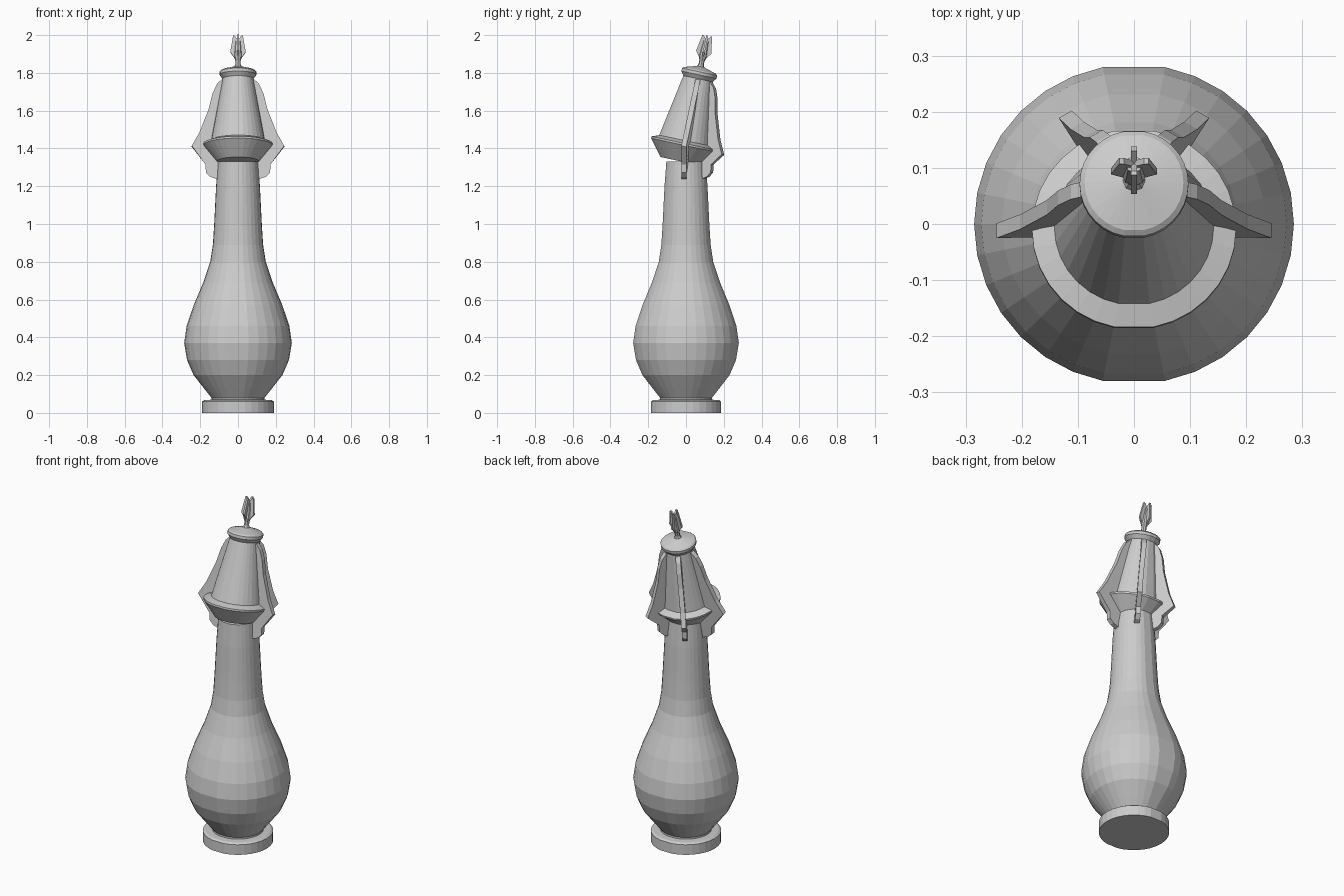
import bpy, bmesh, math
from mathutils import Matrix, Vector

if "Cube" in bpy.data.objects:
    bpy.data.objects.remove(bpy.data.objects["Cube"])

# Head frame: leans back by 12 degrees
TILT = Matrix.Translation((0, -0.01, 1.42)) @ Matrix.Rotation(math.radians(-12), 4, 'X')
# 32-gon with front and back vertices dropped, leaving flat facets there
RING = [i * math.tau / 32 for i in range(32) if i not in (8, 24)]


def finish(name, bm):
    bmesh.ops.recalc_face_normals(bm, faces=bm.faces)
    me = bpy.data.meshes.new(name)
    bm.to_mesh(me)
    bm.free()
    ob = bpy.data.objects.new(name, me)
    bpy.context.collection.objects.link(ob)
    return ob


def lathe(name, profile, mat=Matrix(), angles=RING):
    bm = bmesh.new()
    rings = [[bm.verts.new(mat @ Vector((r * math.cos(a), r * math.sin(a), z))) for a in angles]
             for r, z in profile]
    n = len(angles)
    for lo, hi in zip(rings, rings[1:]):
        for i in range(n):
            bm.faces.new((lo[i], lo[(i + 1) % n], hi[(i + 1) % n], hi[i]))
    bm.faces.new(rings[0][::-1])
    bm.faces.new(rings[-1])
    return finish(name, bm)


def tilted(p):
    return TILT @ p


def fin_place(p):
    # the fin follows the leaning head but drops straight beside the neck
    return TILT @ p if p.z > -0.05 else p + Vector((0, -0.01, 1.42))


def blade(name, outline, thick, angle, place):
    bm = bmesh.new()
    rot = Matrix.Rotation(angle, 3, 'Z')
    sides = [[bm.verts.new(place(rot @ Vector((r, s * thick / 2, h)))) for r, h in outline]
             for s in (-1, 1)]
    a, b = sides
    n = len(outline)
    bm.faces.new(a)
    bm.faces.new(b[::-1])
    for i in range(n):
        j = (i + 1) % n
        bm.faces.new((a[i], b[i], b[j], a[j]))
    return finish(name, bm)


# Foot and bulbous body with neck
lathe("foot", [(0.19, 0), (0.19, 0.06), (0.178, 0.068), (0.14, 0.07)])
lathe("body", [(0.14, 0.06), (0.14, 0.08), (0.18, 0.13), (0.235, 0.2), (0.27, 0.28),
               (0.285, 0.37), (0.272, 0.46), (0.235, 0.57), (0.184, 0.69), (0.147, 0.8),
               (0.133, 0.89), (0.126, 1.0), (0.116, 1.2), (0.106, 1.33)])

# Leaning head: collar and tapered hat, then domed cap
lathe("head", [(0.11, -0.09), (0.182, -0.003), (0.182, 0.007), (0.142, 0.022), (0.08, 0.363)], TILT)
lathe("cap", [(0.08, 0.355), (0.097, 0.378), (0.097, 0.394), (0.088, 0.402), (0.02, 0.422)], TILT)

# Finial stem and its four crown blades
lathe("finial_stem", [(0.022, 0.418), (0.014, 0.435), (0.014, 0.455), (0.022, 0.475), (0.015, 0.56)],
      TILT, [i * math.tau / 8 for i in range(8)])
crown = [(0, 0.47), (0.02, 0.472), (0.041, 0.5), (0.026, 0.59), (0.018, 0.588), (0, 0.565)]
for i in range(4):
    blade(f"finial_blade_{i + 1}", crown, 0.011, i * math.pi / 2, tilted)

# Four buttress fins, two at the sides and two behind
fin = [(0.06, 0.35), (0.085, 0.352), (0.112, 0.325), (0.135, 0.273), (0.155, 0.191),
       (0.203, 0.066), (0.245, -0.009), (0.172, -0.105), (0.17, -0.147), (0.147, -0.17),
       (0.105, -0.185), (0.06, -0.185), (0.06, -0.06), (0.06, -0.04)]
for i in range(4):
    blade(f"buttress_fin_{i + 1}", fin, 0.027, i * math.pi / 3, fin_place)
